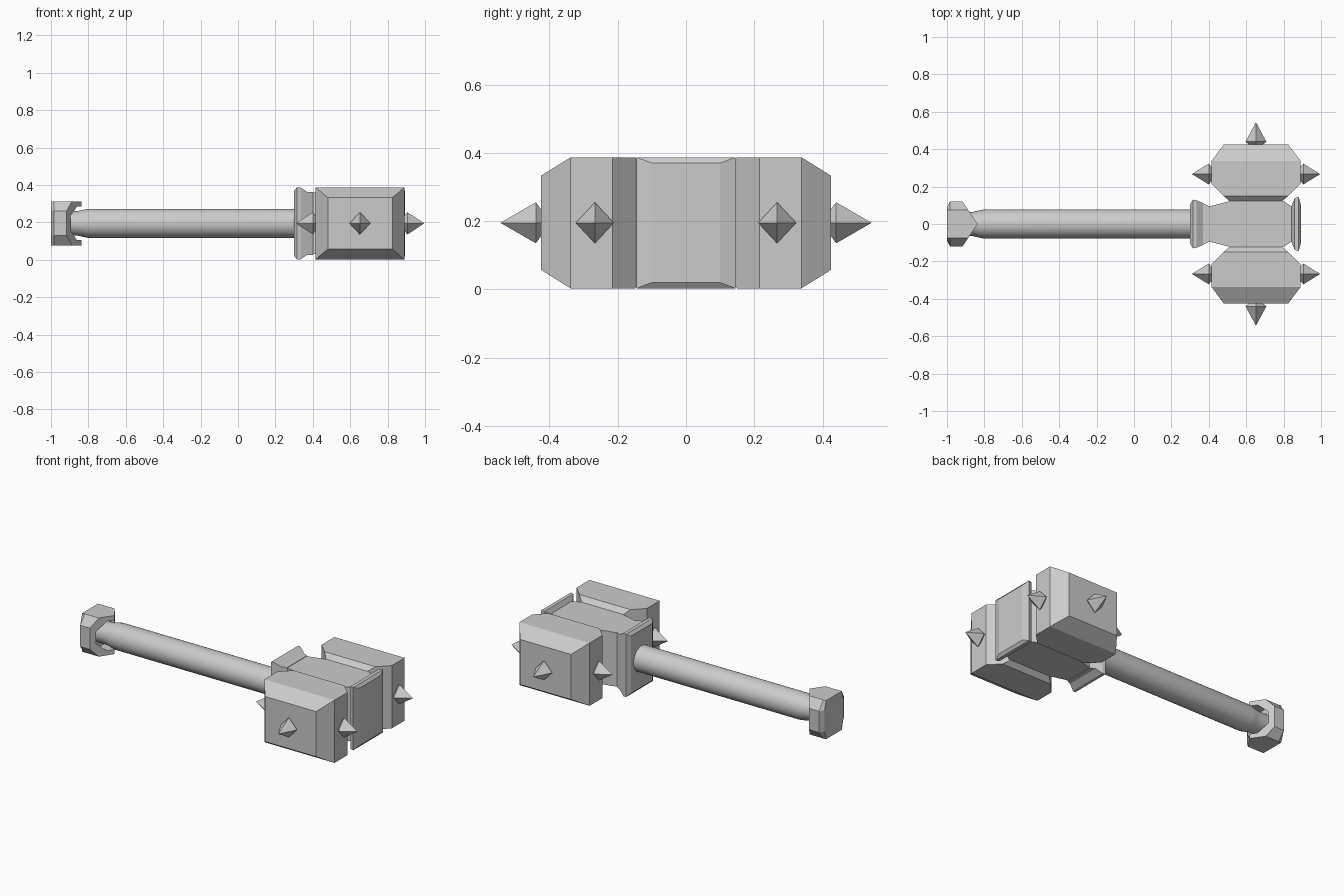
import bpy, bmesh, math

if "Cube" in bpy.data.objects:
    bpy.data.objects.remove(bpy.data.objects["Cube"])

CZ = 0.195  # height of the hammer's axis
steel = bpy.data.materials.new("grey steel")
steel.diffuse_color = (0.6, 0.6, 0.6, 1)
steel.use_nodes = True
steel.node_tree.nodes["Principled BSDF"].inputs["Base Color"].default_value = steel.diffuse_color


def loft(name, rings):
    """Skin a list of equal-sized point rings and cap both ends."""
    bm = bmesh.new()
    vs = [[bm.verts.new(p) for p in ring] for ring in rings]
    n = len(vs[0])
    for a, b in zip(vs, vs[1:]):
        for i in range(n):
            bm.faces.new((a[i], a[(i + 1) % n], b[(i + 1) % n], b[i]))
    bm.faces.new(vs[0])
    bm.faces.new(vs[-1])
    bmesh.ops.recalc_face_normals(bm, faces=bm.faces)
    me = bpy.data.meshes.new(name)
    bm.to_mesh(me)
    bm.free()
    ob = bpy.data.objects.new(name, me)
    bpy.context.collection.objects.link(ob)
    me.materials.append(steel)
    return ob


def rect_x(x, hy, hz):
    return [(x, sy * hy, CZ + sz * hz) for sy, sz in ((-1, -1), (1, -1), (1, 1), (-1, 1))]


def circle_x(x, r, n, turn=0.0):
    return [(x, r * math.cos(turn + math.tau * i / n), CZ + r * math.sin(turn + math.tau * i / n))
            for i in range(n)]


def rect_y(y, x0, x1, hz):
    return [(x0, y, CZ - hz), (x1, y, CZ - hz), (x1, y, CZ + hz), (x0, y, CZ + hz)]


# Handle: round shaft with a slim neck at the pommel
handle = loft("handle", [circle_x(x, r, 32) for x, r in
                         ((-0.93, 0.065), (-0.86, 0.065), (-0.825, 0.073), (-0.80, 0.078), (0.42, 0.078))])
bpy.context.view_layer.objects.active = handle
handle.select_set(True)
bpy.ops.object.shade_smooth_by_angle(angle=math.radians(40))

# Pommel: bevelled block, pointed towards the handle, with an octagonal socket
section = [(-0.12, -0.065), (-0.076, -0.118), (0, -0.118), (0.076, -0.118), (0.12, -0.065),
           (0.12, 0.065), (0.076, 0.118), (0, 0.118), (-0.076, 0.118), (-0.12, 0.065)]
pommel = loft("pommel", [
    [(-1.0, y * 0.75 if abs(y) > 0.1 else y, CZ + z) for y, z in section],
    [(-0.983, y, CZ + z) for y, z in section],
    [(-0.917 + (0.12 - abs(y)) * 0.67, y, CZ + z) for y, z in section]])
socket = loft("socket_cutter", [circle_x(x, 0.097, 8, math.pi / 8) for x in (-0.925, -0.7)])
socket.hide_render = True
socket.hide_viewport = True
cut = pommel.modifiers.new("socket", 'BOOLEAN')
cut.operation = 'DIFFERENCE'
cut.solver = 'EXACT'
cut.object = socket

# Collar where the shaft meets the head
loft("collar", [rect_x(*s) for s in ((0.30, 0.105, 0.175), (0.315, 0.13, 0.192), (0.335, 0.127, 0.192),
                                     (0.37, 0.11, 0.168), (0.40, 0.095, 0.168))])

# Bridge joining the two striking blocks
loft("bridge", [rect_x(*s) for s in ((0.38, 0.09, 0.165), (0.42, 0.098, 0.165), (0.51, 0.122, 0.165),
                                     (0.80, 0.122, 0.165), (0.85, 0.09, 0.165))])

# End plate opposite the handle
loft("end_plate", [rect_x(*s) for s in ((0.843, 0.095, 0.165), (0.858, 0.138, 0.192),
                                        (0.88, 0.145, 0.192), (0.893, 0.10, 0.175))])


def spike(name, base, direction, length):
    """Four-sided spike with a short flared root."""
    bx, by = base
    dx, dy = direction
    rings = []
    for d, w in ((-0.03, 0.035), (0.0, 0.04), (0.015, 0.06), (length, 0.0005)):
        px, py = bx + dx * d, by + dy * d
        rings.append([(px - dy * w * a * 0.93, py + dx * w * a * 0.93, CZ + w * b)
                      for a, b in ((1, 0), (0, 1), (-1, 0), (0, -1))])
    loft(name, rings)


# Striking blocks with bevelled faces and three spikes each
for side, s in (("front", -1), ("back", 1)):
    loft(side + "_block", [rect_y(s * y, x0, x1, hz) for y, x0, x1, hz in (
        (0.11, 0.51, 0.79, 0.16), (0.122, 0.51, 0.79, 0.165), (0.15, 0.48, 0.825, 0.192),
        (0.215, 0.415, 0.89, 0.192), (0.338, 0.415, 0.89, 0.192), (0.425, 0.48, 0.825, 0.138))])
    spike(side + "_face_spike", (0.652, s * 0.425), (0, s), 0.118)
    spike(side + "_outer_spike", (0.89, s * 0.267), (1, 0), 0.105)
    spike(side + "_inner_spike", (0.415, s * 0.267), (-1, 0), 0.105)
